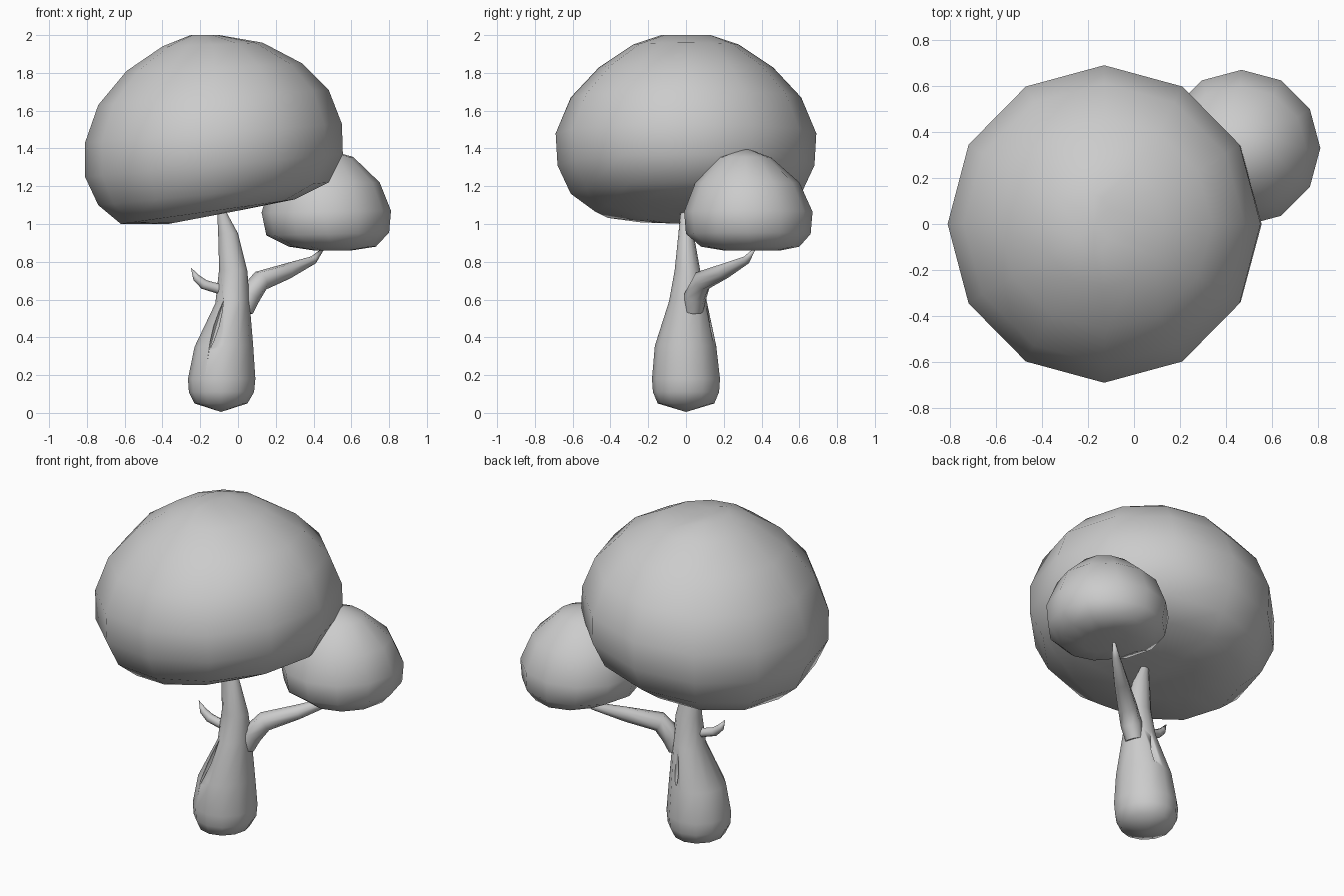
import bpy
from math import cos, sin, pi, radians
from mathutils import Vector

cube = bpy.data.objects.get("Cube")
if cube:
    bpy.data.objects.remove(cube)

grey = bpy.data.materials.new("plain_grey")
grey.use_nodes = True
grey.diffuse_color = (0.6, 0.6, 0.6, 1)
grey.node_tree.nodes["Principled BSDF"].inputs["Base Color"].default_value = (0.6, 0.6, 0.6, 1)


def skin(name, rings, bottom=None, top=None, angle=60):
    """Join rings of points into one smooth closed surface with optional end points."""
    n = len(rings[0])
    verts = [p for ring in rings for p in ring]
    faces = [(k * n + i, k * n + (i + 1) % n, (k + 1) * n + (i + 1) % n, (k + 1) * n + i)
             for k in range(len(rings) - 1) for i in range(n)]
    last = (len(rings) - 1) * n
    if bottom:
        verts.append(bottom)
        faces += [(len(verts) - 1, (i + 1) % n, i) for i in range(n)]
    else:
        faces.append(tuple(reversed(range(n))))
    if top:
        verts.append(top)
        faces += [(len(verts) - 1, last + i, last + (i + 1) % n) for i in range(n)]
    else:
        faces.append(tuple(range(last, last + n)))
    mesh = bpy.data.meshes.new(name)
    mesh.from_pydata(verts, [], faces)
    mesh.materials.append(grey)
    obj = bpy.data.objects.new(name, mesh)
    bpy.context.collection.objects.link(obj)
    bpy.ops.object.select_all(action="DESELECT")
    obj.select_set(True)
    bpy.context.view_layer.objects.active = obj
    bpy.ops.object.shade_smooth_by_angle(angle=radians(angle))
    return obj


def leaning_ring(left, right, y0, y1, n=12):
    """Oval ring spanning two (x, z) ends and a y range."""
    (xl, zl), (xr, zr) = left, right
    ring = []
    for i in range(n):
        c, s = cos(2 * pi * i / n), sin(2 * pi * i / n)
        ring.append(((xl + xr) / 2 + (xr - xl) / 2 * c, (y0 + y1) / 2 + (y1 - y0) / 2 * s,
                     (zl + zr) / 2 + (zr - zl) / 2 * c))
    return ring


def limb(name, path, radii, n=8):
    """Tapered round tube along a path, ending in a point."""
    pts = [Vector(p) for p in path]
    rings = []
    for k, p in enumerate(pts[:-1]):
        d = (pts[k + 1] - pts[max(k - 1, 0)]).normalized()
        u = Vector((0, 1, 0)).cross(d).normalized()
        v = d.cross(u)
        rings.append([p + radii[k] * (u * cos(2 * pi * i / n) + v * sin(2 * pi * i / n))
                      for i in range(n)])
    return skin(name, rings, top=pts[-1])


# Large leaning crown
crown = [
    ((-0.37, 1.00), (0.05, 1.08), 0.22), ((-0.62, 1.00), (0.30, 1.13), 0.48),
    ((-0.74, 1.10), (0.48, 1.22), 0.61), ((-0.81, 1.25), (0.555, 1.37), 0.68),
    ((-0.81, 1.43), (0.55, 1.53), 0.69), ((-0.74, 1.63), (0.48, 1.71), 0.61),
    ((-0.59, 1.81), (0.34, 1.85), 0.46), ((-0.40, 1.94), (0.13, 1.96), 0.28),
    ((-0.25, 2.00), (-0.10, 2.00), 0.13)]
skin("large_crown", [leaning_ring(l, r, -w, w) for l, r, w in crown],
     (-0.17, 0, 1.04), (-0.17, 0, 2.0), 80)

# Small crown on the side branch
small = [
    ((0.40, 0.86), (0.60, 0.86), 0.20, 0.50), ((0.27, 0.88), (0.73, 0.88), 0.08, 0.60),
    ((0.15, 0.94), (0.80, 0.955), 0.00, 0.66), ((0.125, 1.06), (0.81, 1.07), -0.01, 0.67),
    ((0.17, 1.22), (0.75, 1.22), 0.05, 0.60), ((0.29, 1.35), (0.61, 1.355), 0.17, 0.45)]
skin("small_crown", [leaning_ring(l, r, a, b) for l, r, a, b in small],
     (0.5, 0.35, 0.86), (0.45, 0.32, 1.40), 80)

# Bulbous trunk
trunk_rings = [
    ((-0.23, 0.05), (0.05, 0.05), -0.15, 0.15), ((-0.26, 0.11), (0.085, 0.11), -0.175, 0.175),
    ((-0.265, 0.18), (0.092, 0.18), -0.18, 0.18), ((-0.23, 0.35), (0.08, 0.36), -0.165, 0.16),
    ((-0.12, 0.58), (0.06, 0.60), -0.09, 0.11), ((-0.10, 0.76), (0.05, 0.75), -0.06, 0.075),
    ((-0.105, 0.95), (0.0, 0.95), -0.04, 0.04), ((-0.11, 1.06), (-0.06, 1.06), -0.03, 0.01)]
trunk = skin("trunk", [leaning_ring(*r) for r in trunk_rings], (-0.09, 0, 0.005), None, 50)

# Narrow slits cut into the bark, front and back
for name, spot, tilt, size in (
        ("front_slit_cutter", (-0.115, -0.11, 0.46), (-16, 16), (0.016, 0.03, 0.15)),
        ("back_slit_cutter", (-0.03, 0.14, 0.45), (14, 4), (0.016, 0.03, 0.11))):
    ring = [(size[0] * cos(pi * i / 4), size[1] * sin(pi * i / 4), 0) for i in range(8)]
    rings = [[(x * f, y * f, size[2] * h) for x, y, _ in ring]
             for h, f in ((-0.55, 0.65), (0, 1), (0.55, 0.65))]
    cutter = skin(name, rings, (0, 0, -size[2]), (0, 0, size[2]))
    cutter.location = spot
    cutter.rotation_euler = (radians(tilt[0]), radians(tilt[1]), 0)
    cutter.hide_render = True
    cutter.hide_set(True)
    cut = trunk.modifiers.new(name, "BOOLEAN")
    cut.object = cutter
    cut.operation = "DIFFERENCE"

# Side branch holding the small crown, and a short twig opposite
limb("side_branch",
     [(0.03, 0.04, 0.54), (0.06, 0.05, 0.62), (0.12, 0.085, 0.70), (0.26, 0.20, 0.75),
      (0.40, 0.32, 0.81), (0.47, 0.38, 0.89)], [0.05, 0.06, 0.055, 0.042, 0.022])
limb("twig",
     [(-0.07, 0, 0.65), (-0.13, -0.01, 0.665), (-0.18, -0.015, 0.68), (-0.22, -0.02, 0.715),
      (-0.25, -0.02, 0.77)], [0.03, 0.026, 0.026, 0.02])
